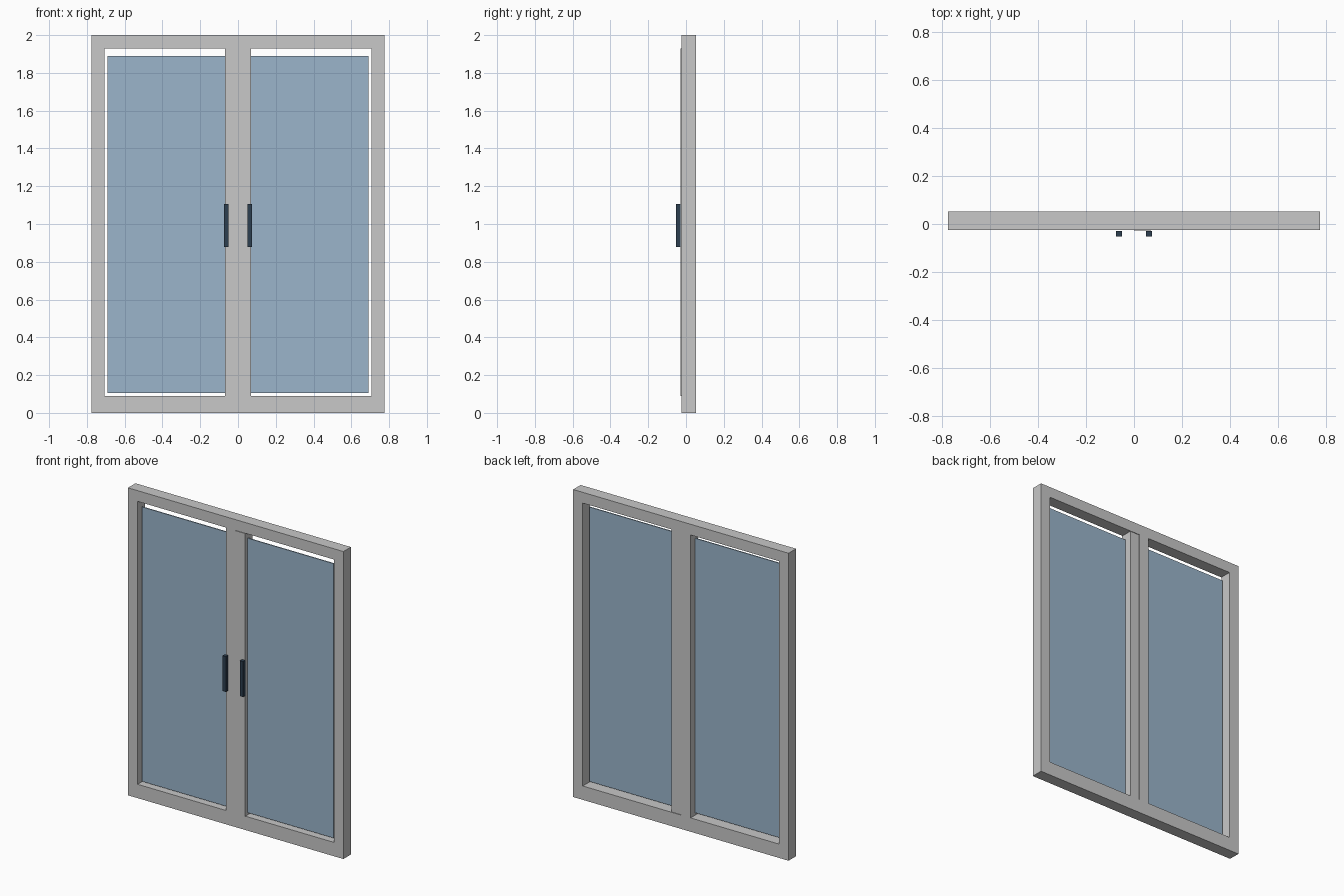
import bpy
import bmesh

cube = bpy.data.objects.get("Cube")
if cube:
    bpy.data.objects.remove(cube, do_unlink=True)


def linear(c):
    c /= 255
    return c / 12.92 if c <= 0.04045 else ((c + 0.055) / 1.055) ** 2.4


def material(name, r, g, b):
    mat = bpy.data.materials.new(name)
    mat.use_nodes = True
    colour = (linear(r), linear(g), linear(b), 1)
    mat.diffuse_color = colour
    mat.node_tree.nodes["Principled BSDF"].inputs["Base Color"].default_value = colour
    return mat


frame_grey = material("frame grey", 200, 200, 200)
glass_blue = material("glass blue", 155, 181, 203)
handle_navy = material("handle navy", 44, 62, 80)


def add_object(name, bm, mat):
    bmesh.ops.recalc_face_normals(bm, faces=bm.faces)
    mesh = bpy.data.meshes.new(name)
    bm.to_mesh(mesh)
    bm.free()
    mesh.materials.append(mat)
    obj = bpy.data.objects.new(name, mesh)
    bpy.context.collection.objects.link(obj)
    return obj


def box(name, xs, ys, zs, mat):
    bm = bmesh.new()
    bmesh.ops.create_cube(bm, size=1)
    for v in bm.verts:
        v.co = [r[0] if c < 0 else r[1] for c, r in zip(v.co, (xs, ys, zs))]
    return add_object(name, bm, mat)


FRONT, BACK = -0.024, 0.053
HALF_W, HEIGHT = 0.775, 2.0
OPEN_X, OPEN_BOTTOM, OPEN_TOP = 0.706, 0.09, 1.93

# Outer frame: a flat rectangular ring, extruded to its depth
bm = bmesh.new()


def rectangle(half, low, high):
    corners = ((-half, low), (half, low), (half, high), (-half, high))
    return [bm.verts.new((x, FRONT, z)) for x, z in corners]


outer = rectangle(HALF_W, 0, HEIGHT)
inner = rectangle(OPEN_X, OPEN_BOTTOM, OPEN_TOP)
for i in range(4):
    j = (i + 1) % 4
    bm.faces.new((outer[i], outer[j], inner[j], inner[i]))
ring = bmesh.ops.extrude_face_region(bm, geom=bm.faces[:])
for v in ring["geom"]:
    if isinstance(v, bmesh.types.BMVert):
        v.co.y = BACK
add_object("outer_frame", bm, frame_grey)

# Meeting stiles, glass panes and pull handles for each door
for side, s, shift in (("left", 1, -0.004), ("right", -1, 0)):
    def span(a, b):
        return sorted((s * a, s * b))

    box(side + "_meeting_stile", span(0, 0.07), (FRONT + shift, BACK + shift),
        (OPEN_BOTTOM, OPEN_TOP), frame_grey)
    box(side + "_glass_pane", span(0.06, 0.69), (-0.002, 0.005),
        (0.105, 1.89), glass_blue)
    box(side + "_handle", span(0.05, 0.074), (-0.053, -0.03),
        (0.877, 1.107), handle_navy)
